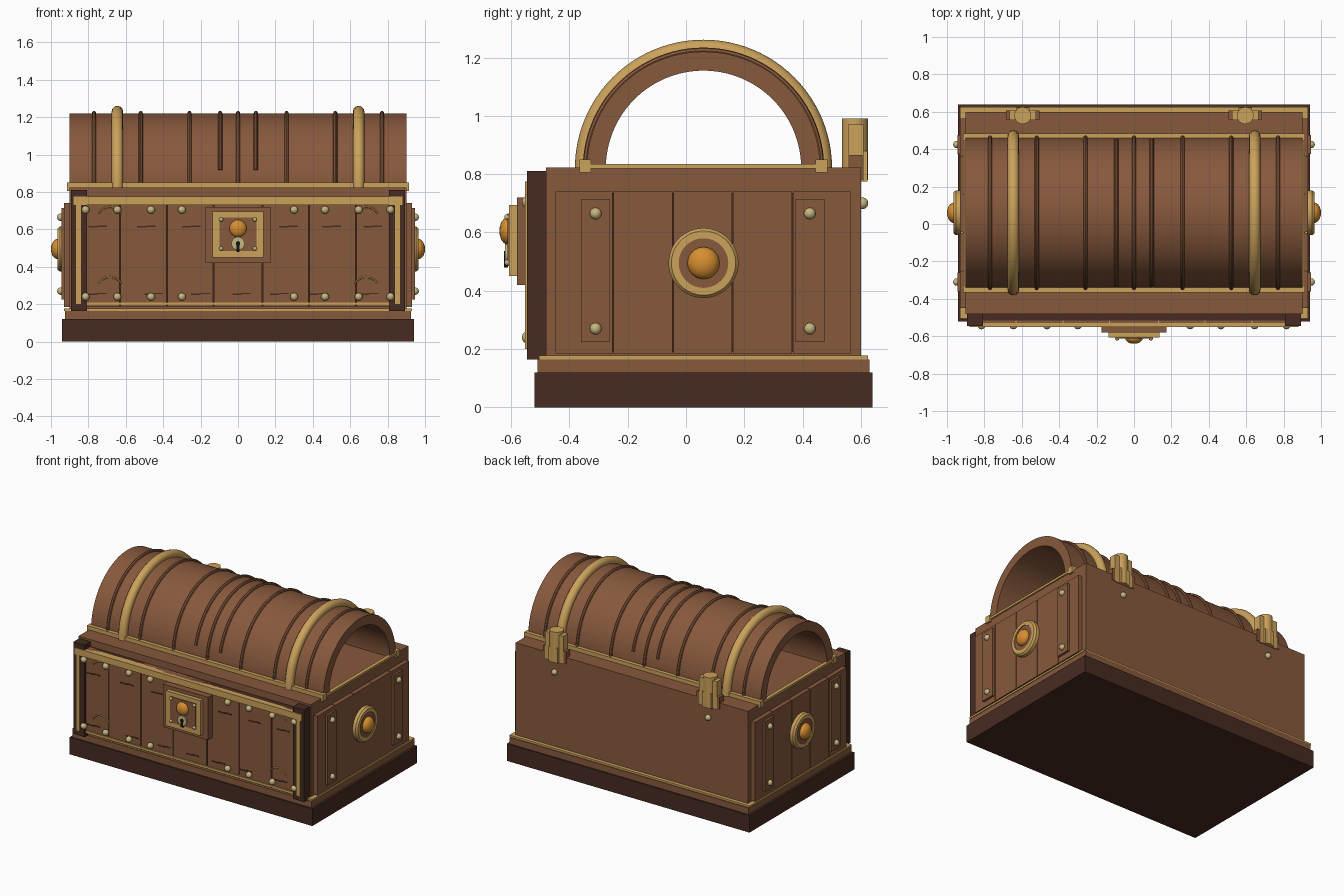
import bpy, bmesh, math
from mathutils import Matrix, Vector

if "Cube" in bpy.data.objects:
    bpy.data.objects.remove(bpy.data.objects["Cube"])

def material(name, rgb):
    m = bpy.data.materials.new(name)
    m.diffuse_color = (*rgb, 1)
    m.use_nodes = True
    m.node_tree.nodes["Principled BSDF"].inputs["Base Color"].default_value = m.diffuse_color
    return m

BROWN = material("brown wood", (0.245, 0.100, 0.046))
DARK = material("dark wood", (0.063, 0.024, 0.015))
GOLD = material("gold", (0.60, 0.36, 0.105))
AMBER = material("amber", (0.68, 0.27, 0.03))
RIVET = material("pale brass", (0.56, 0.47, 0.22))
BLACK = material("black", (0.008, 0.006, 0.005))

def finish(name, bm, mat, smooth=False):
    bmesh.ops.recalc_face_normals(bm, faces=bm.faces[:])
    me = bpy.data.meshes.new(name)
    bm.to_mesh(me)
    bm.free()
    me.materials.append(mat)
    ob = bpy.data.objects.new(name, me)
    bpy.context.collection.objects.link(ob)
    if smooth:
        bpy.ops.object.select_all(action='DESELECT')
        ob.select_set(True)
        bpy.context.view_layer.objects.active = ob
        bpy.ops.object.shade_smooth_by_angle(angle=math.radians(35))
    return ob

def box(name, x, y, z, mat):
    """Box from (min, max) ranges."""
    bm = bmesh.new()
    c = [(r[0] + r[1]) / 2 for r in (x, y, z)]
    s = [abs(r[1] - r[0]) for r in (x, y, z)]
    bmesh.ops.create_cube(bm, size=1, matrix=Matrix.Translation(c) @ Matrix.Diagonal((*s, 1)))
    return finish(name, bm, mat)

def ball(name, c, s, mat):
    bm = bmesh.new()
    bmesh.ops.create_uvsphere(bm, u_segments=20, v_segments=12, radius=1,
                              matrix=Matrix.Translation(c) @ Matrix.Diagonal((*s, 1)))
    return finish(name, bm, mat, True)

def disc(name, c, r, depth, axis, mat):
    rot = {'x': Matrix.Rotation(math.pi / 2, 4, 'Y'), 'y': Matrix.Rotation(math.pi / 2, 4, 'X'),
           'z': Matrix()}[axis]
    bm = bmesh.new()
    bmesh.ops.create_cone(bm, cap_ends=True, segments=40, radius1=r, radius2=r, depth=depth,
                          matrix=Matrix.Translation(c) @ rot)
    return finish(name, bm, mat, True)

def sweep(name, c, section, a0, a1, axis, mat, n=48):
    """Turn a closed (offset, radius) section about the x or y axis through c."""
    full = a1 - a0 >= 360
    bm, rings = bmesh.new(), []
    for i in range(n if full else n + 1):
        t = math.radians(a0 + (a1 - a0) * i / n)
        u, v = math.cos(t), math.sin(t)
        rings.append([bm.verts.new(Vector(c) + Vector((a, r * u, r * v) if axis == 'x'
                                                      else (r * u, a, r * v))) for a, r in section])
    k = len(section)
    for i in range(n):
        p, q = rings[i], rings[(i + 1) % len(rings)]
        for j in range(k):
            bm.faces.new((p[j], p[(j + 1) % k], q[(j + 1) % k], q[j]))
    if not full:
        bm.faces.new(rings[0])
        bm.faces.new(rings[-1])
    return finish(name, bm, mat, True)

def round_section(radius, size, n=12):
    return [(size * math.cos(2 * math.pi * i / n), radius + size * math.sin(2 * math.pi * i / n))
            for i in range(n)]

# plinth and chest body
box("base", (-.94, .94), (-.52, .64), (0, .12), DARK)
box("plinth", (-.925, .925), (-.51, .63), (.12, .165), BROWN)
box("plinth_trim", (-.93, .93), (-.505, .625), (.165, .178), GOLD)
box("body", (-.90, .90), (-.48, .60), (.165, .823), BROWN)

# front planks with dark gaps behind them
box("front_gap_backing", (-.81, .81), (-.515, -.48), (.19, .775), DARK)
edges = [-.81, -.63, -.38, -.13, .13, .38, .63, .81]
for a, b in zip(edges, edges[1:]):
    box("front_plank", (a + .003, b - .003), (-.53, -.48), (.185, .775), BROWN)
box("front_bottom_trim", (-.84, .84), (-.537, -.51), (.195, .208), GOLD)
box("front_top_trim", (-.88, .88), (-.552, -.50), (.73, .775), GOLD)

# wood cracks
for z, xs in ((.615, (-.75, -.49, -.25, .05, .27, .50, .72)), (.255, (-.75, -.45, -.20, .02, .22, .43, .70))):
    for x in xs:
        box("crack", (x - .05, x), (-.533, -.525), (z - .005, z + .002), DARK)
        box("crack", (x, x + .05), (-.533, -.525), (z - .001, z + .006), DARK)

for s in (-1, 1):
    # front corner posts
    box("corner_post", (s * .807, s * .893), (-.545, -.48), (.165, .81), DARK)
    box("post_trim", (s * .84, s * .865), (-.552, -.54), (.20, .735), GOLD)
    # front rivets and curled wires
    for z in (.24, .705):
        for x in (.30, .465, .645, .815):
            ball("front_rivet", (s * x, -.543, z), (.021, .02, .021), RIVET)
    for z in (.275, .65):
        sweep("front_wire", (s * .685, -.535, z), round_section(.07, .005, 8), 30, 150, 'y', GOLD, 16)

    # side planks
    ys = [-.45, -.25, -.045, .16, .365, .567]
    box("side_gap_backing", (s * .89, s * .915), (-.445, .56), (.19, .735), DARK)
    for a, b in zip(ys, ys[1:]):
        box("side_plank", (s * .89, s * .93), (a + .002, b - .002), (.185, .74), BROWN)
    # side battens with rivets
    for y in (-.31, .425):
        box("side_batten", (s * .92, s * .945), (y - .05, y + .05), (.225, .715), BROWN)
        for z in (.27, .665):
            ball("side_rivet", (s * .947, y, z), (.02, .02, .02), RIVET)
    # side medallion
    m = (s * .945, .06, .495)
    sweep("medallion_ring", m, [(-.02, .085), (-.02, .12), (.008, .12), (.02, .11), (.02, .085)],
          0, 360, 'x', GOLD) if s > 0 else \
        sweep("medallion_ring", m, [(.02, .085), (.02, .12), (-.008, .12), (-.02, .11), (-.02, .085)],
              0, 360, 'x', GOLD)
    disc("medallion_disc", m, .086, .03, 'x', BROWN)
    ball("medallion_boss", (s * .962, .06, .495), (.038, .055, .055), AMBER)

    # hinge on the back
    h = s * .595
    box("hinge_block", (h - .09, h + .09), (.56, .606), (.78, .865), BROWN)
    box("hinge_leaf", (h - .07, h + .07), (.555, .608), (.775, .97), GOLD)
    box("hinge_plate", (h - .035, h + .035), (.60, .622), (.775, .88), GOLD)
    disc("hinge_barrel", (h, .58, .885), .045, .21, 'z', GOLD)
    ball("hinge_rivet", (h, .605, .70), (.02, .02, .02), RIVET)

    # gold strip across the body top at each end
    box("end_strip", (s * .885, s * .91), (-.36, .48), (.82, .835), GOLD)
    # gold lid bands
    sweep("lid_band", (s * .645, .06, .82), round_section(.41, .031), 0, 180, 'x', GOLD)

# lid rails
for y in (-.345, .465):
    box("lid_rail", (-.915, .915), (y - .02, y + .02), (.805, .85), GOLD)

# barrel lid, hollow and open at both ends
sweep("lid", (0, .06, .82), [(-.9, .335), (-.9, .40), (.9, .40), (.9, .335)], 0, 180, 'x', BROWN, 64)
for x in (-.77, -.52, -.26, -.095, 0, .095, .26, .52, .77):
    a = 14 if abs(x) == .095 else 2
    sweep("lid_rib", (x, .06, .82), round_section(.403, .011, 8), a, 180 - a, 'x', BROWN)

# lock
box("lock_backplate", (-.175, .175), (-.58, -.52), (.42, .72), BROWN)
box("lock_frame", (-.135, .135), (-.607, -.57), (.45, .695), GOLD)
box("lock_face", (-.10, .10), (-.612, -.60), (.485, .665), BROWN)
ball("lock_knob", (0, -.612, .605), (.046, .028, .046), AMBER)
disc("keyhole_plate", (0, -.614, .525), .035, .014, 'y', RIVET)
disc("keyhole_round", (0, -.6215, .525), .012, .004, 'y', BLACK)
box("keyhole_slot", (-.009, .009), (-.6235, -.61), (.48, .525), BLACK)
for x in (-.09, .09):
    for z in (.497, .653):
        ball("lock_rivet", (x, -.612, z), (.011, .011, .011), RIVET)
